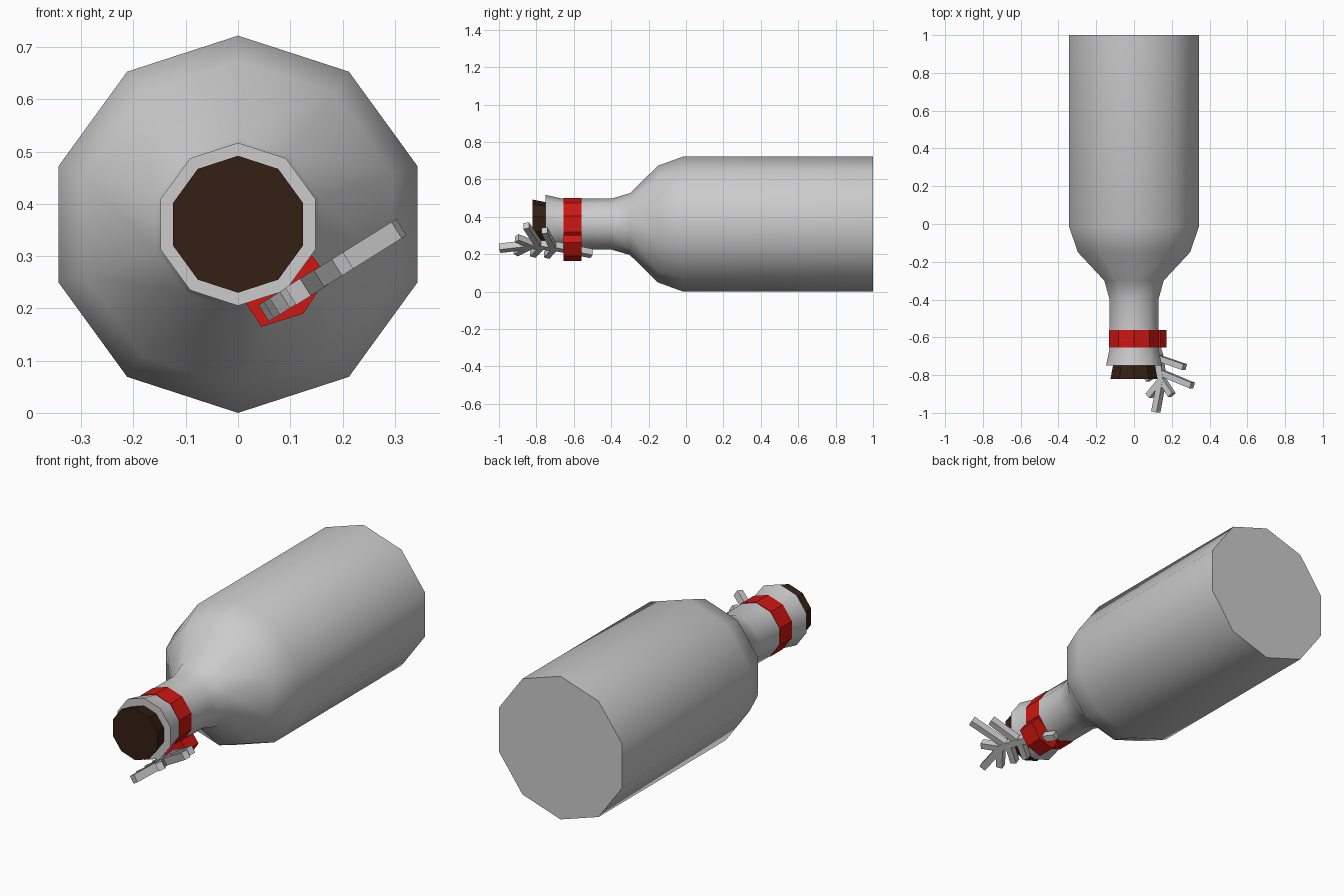
import bpy, bmesh, math
from mathutils import Vector

if "Cube" in bpy.data.objects:
    bpy.data.objects.remove(bpy.data.objects["Cube"])

CZ = 0.361  # height of the bottle axis
SIDES = 10


def finish(name, bm, color=None, smooth=None):
    bmesh.ops.recalc_face_normals(bm, faces=bm.faces[:])
    me = bpy.data.meshes.new(name)
    bm.to_mesh(me)
    bm.free()
    ob = bpy.data.objects.new(name, me)
    bpy.context.collection.objects.link(ob)
    if color:
        mat = bpy.data.materials.new(name + "_colour")
        mat.diffuse_color = color
        mat.use_nodes = True
        mat.node_tree.nodes["Principled BSDF"].inputs["Base Color"].default_value = mat.diffuse_color
        me.materials.append(mat)
    if smooth:
        bpy.ops.object.select_all(action='DESELECT')
        ob.select_set(True)
        bpy.context.view_layer.objects.active = ob
        bpy.ops.object.shade_smooth_by_angle(angle=math.radians(smooth))
    return ob


def lathe(name, profile, color=None, smooth=None):
    """Ten-sided solid around the y axis from (y, radius) pairs."""
    bm = bmesh.new()
    rings = []
    for y, r in profile:
        rings.append([bm.verts.new((r * math.sin(2 * math.pi * i / SIDES), y,
                                    CZ + r * math.cos(2 * math.pi * i / SIDES)))
                      for i in range(SIDES)])
    for a, b in zip(rings, rings[1:]):
        for i in range(SIDES):
            j = (i + 1) % SIDES
            bm.faces.new((a[i], a[j], b[j], b[i]))
    bm.faces.new(rings[0])
    bm.faces.new(rings[-1])
    return finish(name, bm, color, smooth)


def prism(bm, points, offset):
    """Closed solid: polygon swept along offset."""
    a = [bm.verts.new(p) for p in points]
    b = [bm.verts.new(Vector(p) + offset) for p in points]
    bm.faces.new(a)
    bm.faces.new(b[::-1])
    for i in range(len(a)):
        j = (i + 1) % len(a)
        bm.faces.new((a[i], b[i], b[j], a[j]))


# Bottle body, shoulder, neck and flared lip
lathe("bottle", [(-0.75, 0.156), (-0.66, 0.136), (-0.40, 0.136), (-0.30, 0.165),
                 (-0.15, 0.312), (-0.015, 0.361), (1.0, 0.361)], smooth=50)

# Tapered cork
lathe("cork", [(-0.82, 0.131), (-0.74, 0.115)], (0.035, 0.014, 0.006, 1))

# Ribbon round the neck and its knot
RED = (0.62, 0.008, 0.006, 1)
lathe("ribbon_band", [(-0.655, 0.139), (-0.56, 0.139)], RED)
bm = bmesh.new()
knot = [(0.015, 0.21), (0.045, 0.165), (0.125, 0.19),
        (0.172, 0.262), (0.14, 0.303), (0.075, 0.26)]
prism(bm, [(x, -0.655, z) for x, z in knot], Vector((0, 0.095, 0)))
finish("ribbon_knot", bm, RED)

# Evergreen sprig lying in a tilted plane that contains the y direction
TILT = math.radians(32)
ALONG = Vector((math.cos(TILT), 0, math.sin(TILT)))
NORMAL = Vector((-math.sin(TILT), 0, math.cos(TILT)))


def in_plane(x, y):
    return Vector((x, y, 0.19 + (x - 0.048) * math.tan(TILT)))


def bar(bm, start, end, width, thick):
    a, b = in_plane(*start), in_plane(*end)
    side = (b - a).cross(NORMAL).normalized() * width / 2
    lift = NORMAL * thick
    prism(bm, [p - lift / 2 for p in (a - side, a + side, b + side, b - side)], lift)


stem = [(0.115, -0.995), (0.148, -0.82), (0.132, -0.70), (0.07, -0.505)]
twigs = [((0.145, -0.82), (0.20, -0.905)), ((0.14, -0.785), (0.308, -0.855)),
         ((0.13, -0.71), (0.267, -0.757)), ((0.145, -0.83), (0.08, -0.91)),
         ((0.145, -0.77), (0.065, -0.82)), ((0.135, -0.70), (0.055, -0.745))]
bm = bmesh.new()
for a, b in zip(stem, stem[1:]):
    bar(bm, a, b, 0.034, 0.039)
for a, b in twigs:
    bar(bm, a, b, 0.032, 0.037)
finish("sprig", bm)
